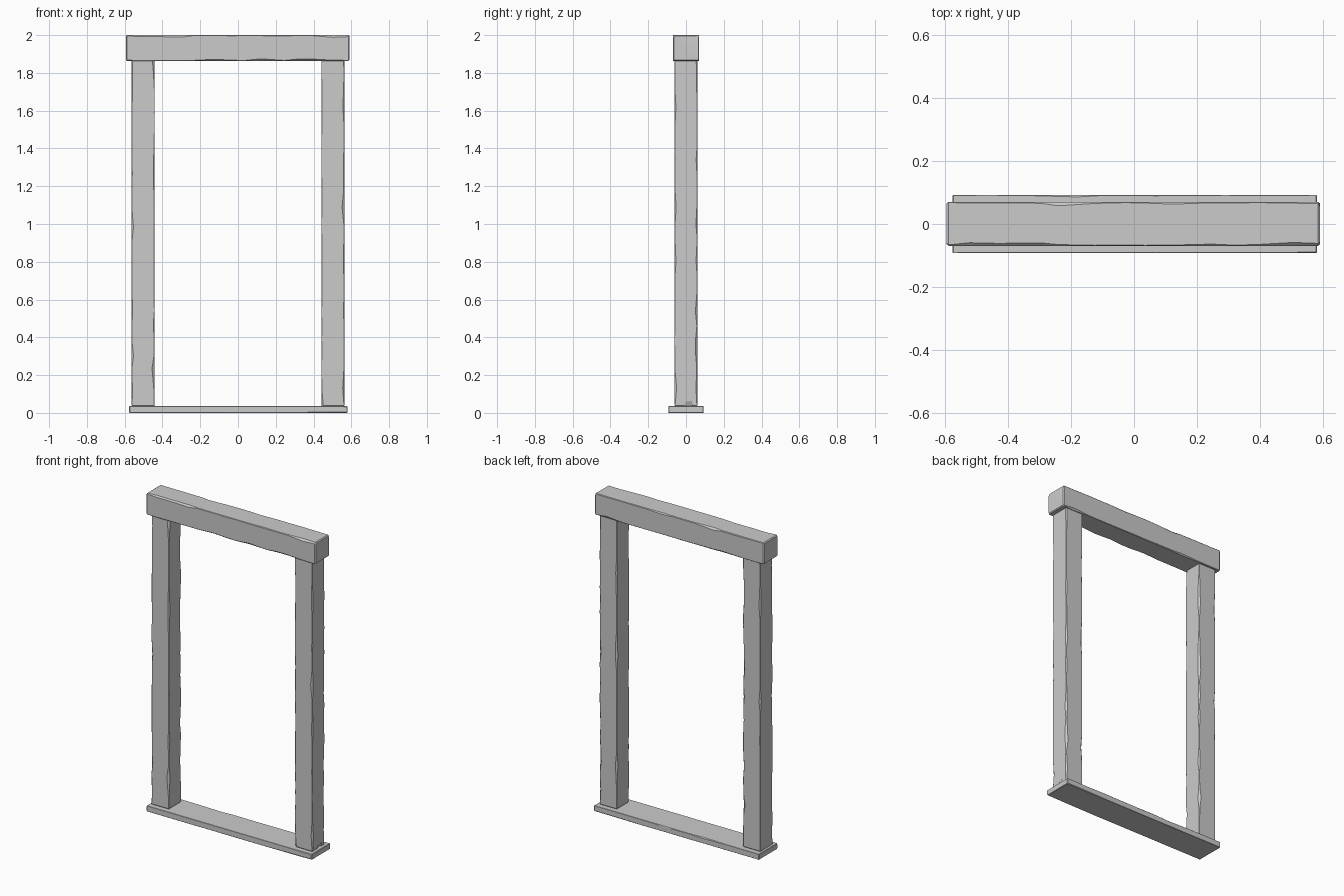
import bpy, bmesh, random
from mathutils import Vector

if "Cube" in bpy.data.objects:
    bpy.data.objects.remove(bpy.data.objects["Cube"])

random.seed(7)


def worn_beam(name, lo, hi, axis, rings, wear):
    """Timber along one axis: eight-sided rings whose corner chamfers vary like chipped edges."""
    u, v = (axis + 1) % 3, (axis + 2) % 3
    centre = (Vector(lo) + Vector(hi)) / 2
    half = (Vector(hi) - Vector(lo)) / 2
    corners = [(1, 1), (-1, 1), (-1, -1), (1, -1)]
    stations = [-half[axis]]
    inner = half[axis] - wear * 0.5
    for i in range(rings):
        t = -1 + 2 * i / (rings - 1)
        if 0 < i < rings - 1:
            t += random.uniform(-0.6, 0.6) / rings
        stations.append(t * inner)
    stations.append(half[axis])

    bm = bmesh.new()
    loops = []
    for k, s in enumerate(stations):
        inset = wear * 0.4 if k in (0, len(stations) - 1) else 0
        ring = []
        for n, (a, b) in enumerate(corners):
            # mostly crisp edges with an occasional deeper chip
            deep = random.random() < 0.2
            cut = wear * (random.uniform(0.6, 1.0) if deep else random.uniform(0.15, 0.35))
            skew = random.uniform(0.6, 1.4)
            pu, pv = half[u] - inset, half[v] - inset
            pair = [(a * pu, b * (pv - cut)), (a * (pu - cut * skew), b * pv)]
            if n % 2:
                pair.reverse()
            for x, y in pair:
                p = centre.copy()
                p[axis] += s
                p[u] += x
                p[v] += y
                ring.append(bm.verts.new(p))
        loops.append(ring)
    for r0, r1 in zip(loops, loops[1:]):
        for i in range(8):
            j = (i + 1) % 8
            bm.faces.new((r0[i], r0[j], r1[j], r1[i]))
    bm.faces.new(loops[0][::-1])
    bm.faces.new(loops[-1])
    bmesh.ops.recalc_face_normals(bm, faces=bm.faces)

    mesh = bpy.data.meshes.new(name)
    bm.to_mesh(mesh)
    bm.free()
    obj = bpy.data.objects.new(name, mesh)
    bpy.context.collection.objects.link(obj)
    bpy.ops.object.select_all(action='DESELECT')
    obj.select_set(True)
    bpy.context.view_layer.objects.active = obj
    bpy.ops.object.shade_smooth_by_angle(angle=0.5)
    return obj


# Sill board on the ground
worn_beam("sill", (-0.576, -0.092, 0), (0.58, 0.092, 0.036), 0, 10, 0.006)

# Two upright posts
for side, x in (("left", -0.502), ("right", 0.502)):
    post = worn_beam(side + "_post", (x - 0.061, -0.061, 0.034),
                     (x + 0.061, 0.061, 1.868), 2, 22, 0.012)

# Small chip at the foot of the right post
bpy.ops.mesh.primitive_cube_add(size=1, location=(0.565, 0.015, 0.045), rotation=(0.1, 0.35, 0.1))
chip = bpy.context.object
chip.name = "chip_cutter"
chip.scale = (0.018, 0.035, 0.03)
chip.hide_render = True
chip.hide_set(True)
cut = post.modifiers.new("chip", 'BOOLEAN')
cut.operation = 'DIFFERENCE'
cut.object = chip

# Lintel across the top
worn_beam("lintel", (-0.594, -0.069, 1.864), (0.59, 0.07, 2.0), 0, 14, 0.012)
